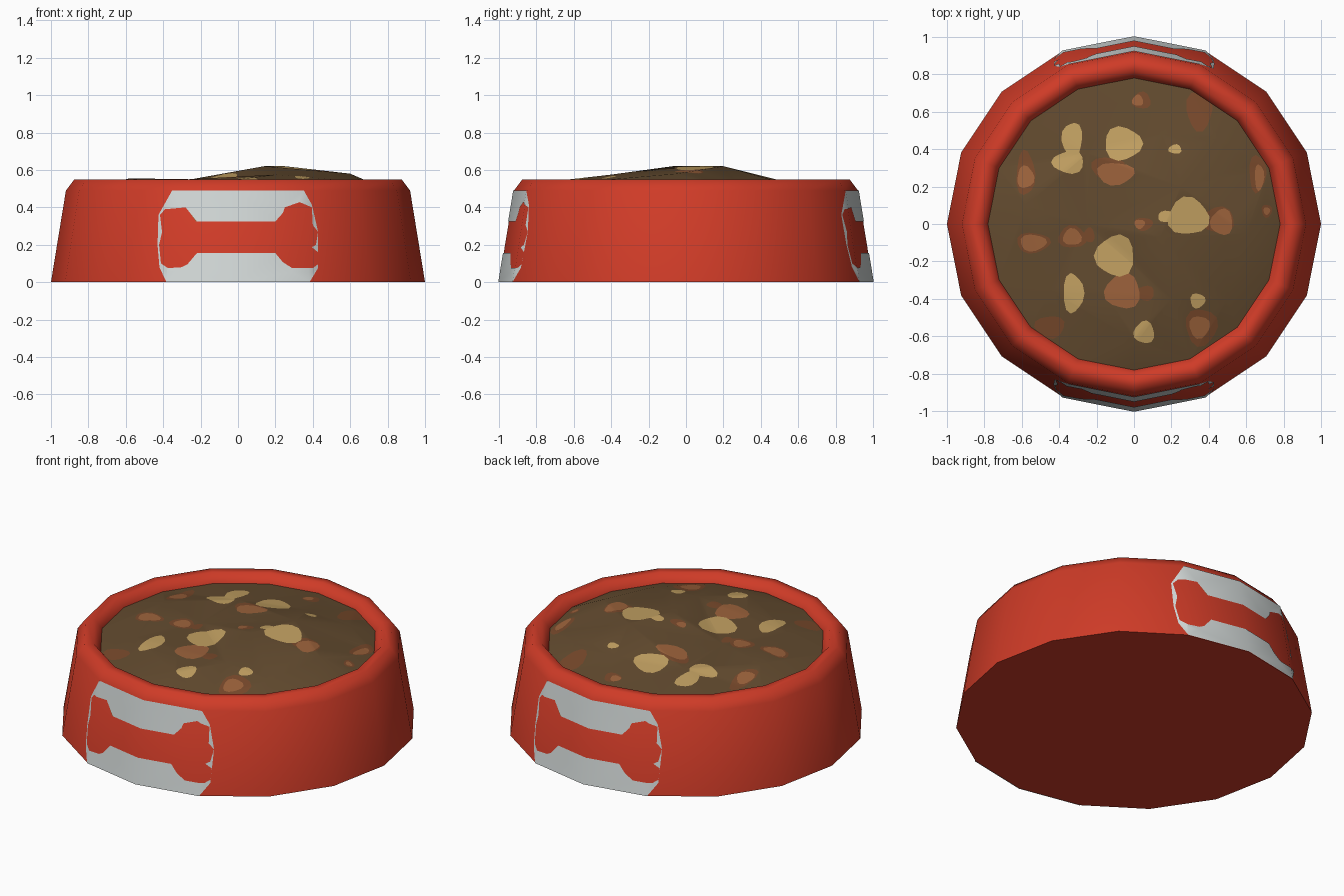
import bpy, bmesh, math
from mathutils import Vector
from mathutils.bvhtree import BVHTree
from mathutils.geometry import delaunay_2d_cdt

if "Cube" in bpy.data.objects:
    bpy.data.objects.remove(bpy.data.objects["Cube"])

SIDES = 16


def material(name, rgb):
    """Flat material from 0-255 sRGB."""
    lin = [((c / 255 + 0.055) / 1.055) ** 2.4 for c in rgb]
    m = bpy.data.materials.new(name)
    m.diffuse_color = (*lin, 1)
    m.use_nodes = True
    m.node_tree.nodes["Principled BSDF"].inputs["Base Color"].default_value = m.diffuse_color
    return m


red = material("red", (207, 59, 39))
white = material("bone white", (211, 217, 216))
gravy = material("gravy brown", (99, 75, 47))
tan = material("tan", (195, 161, 98))
rust = material("rust", (156, 98, 59))
dark_rust = material("dark rust", (120, 73, 43))


def make_object(name, verts, faces, mats, indices=None, angle=60):
    me = bpy.data.meshes.new(name)
    me.from_pydata(verts, [], faces)
    for m in mats:
        me.materials.append(m)
    if indices:
        me.polygons.foreach_set("material_index", indices)
    ob = bpy.data.objects.new(name, me)
    bpy.context.collection.objects.link(ob)
    bpy.ops.object.select_all(action='DESELECT')
    ob.select_set(True)
    bpy.context.view_layer.objects.active = ob
    bpy.ops.object.shade_smooth_by_angle(angle=math.radians(angle))
    return ob


def ring(r, z):
    return [(r * math.cos(2 * math.pi * i / SIDES),
             r * math.sin(2 * math.pi * i / SIDES), z) for i in range(SIDES)]


# Bowl: sixteen-sided lathe, capped below and inside
profile = [(1.0, 0), (0.92, 0.49), (0.875, 0.55), (0.82, 0.55), (0.78, 0.50), (0.77, 0.42)]
bowl_v = [v for r, z in profile for v in ring(r, z)]
bowl_f = [tuple(reversed(range(SIDES)))]
for k in range(len(profile) - 1):
    for i in range(SIDES):
        a, b = k * SIDES + i, k * SIDES + (i + 1) % SIDES
        bowl_f.append((a, b, b + SIDES, a + SIDES))
last = (len(profile) - 1) * SIDES
bowl_f.append(tuple(range(last, last + SIDES)))
make_object("bowl", bowl_v, bowl_f, [red], angle=65)
bowl_tree = BVHTree.FromPolygons(bowl_v, bowl_f)


def cut_layers(points, edges, polygons):
    """Triangulate points and edges with the polygons cut in; report the top polygon per face."""
    pts, faces = [Vector(p) for p in points], []
    for poly in polygons:
        faces.append(list(range(len(pts), len(pts) + len(poly))))
        pts += [Vector(p) for p in poly]
    out = delaunay_2d_cdt(pts, edges, faces, 0, 1e-5)
    return out[0], out[2], [max(o) if o else -1 for o in out[5]]


# Food: low lopsided mound
mound = ring(0.785, 0.50) + [
    (0.14, -0.07, 0.62), (0.25, 0.20, 0.62), (0.60, -0.05, 0.58), (0.20, -0.40, 0.575),
    (0.0, -0.62, 0.55), (-0.25, 0.0, 0.55), (-0.25, 0.38, 0.545), (0.15, 0.48, 0.55),
    (-0.58, 0.10, 0.555), (-0.45, -0.35, 0.54), (0.45, 0.45, 0.55), (0.50, -0.40, 0.55)]
base = delaunay_2d_cdt([Vector(v[:2]) for v in mound], [], [], 0, 1e-5)
base_v = [(p.x, p.y, mound[o[0]][2]) for p, o in zip(base[0], base[3])]
mound_tree = BVHTree.FromPolygons(base_v, base[2])


def blob(cx, cy, rx, ry, n=14):
    """Slightly lumpy oval chunk outline."""
    out = []
    for i in range(n):
        t = 2 * math.pi * i / n
        w = 1 + 0.10 * math.sin(3 * t + 9 * cx + 5 * cy)
        out.append((cx + rx * w * math.cos(t), cy + ry * w * math.sin(t)))
    return out


# Chunks: centre x, y and radii, listed from the lowest layer up
dark_chunks = [
    (-.58, .27, .05, .12), (.35, .61, .07, .11), (.66, .27, .045, .10), (.36, -.55, .085, .10),
    (-.45, -.55, .08, .06), (.04, .66, .05, .045), (.71, .07, .028, .035), (-.14, .30, .09, .06),
    (-.54, -.10, .09, .055), (.05, 0, .05, .035), (-.24, -.06, .03, .04), (.45, .02, .09, .07),
    (.06, -.37, .05, .04), (-.33, -.07, .075, .06)]
rust_chunks = [
    (-.10, .27, .10, .06), (-.58, .25, .045, .06), (-.54, -.10, .07, .045), (-.33, -.07, .05, .045),
    (.03, 0, .028, .025), (.47, .01, .06, .07), (-.06, -.36, .095, .095), (.35, -.55, .055, .06),
    (.02, .66, .03, .03), (.67, .25, .025, .07), (.71, .07, .018, .02)]
tan_chunks = [
    (-.33, .45, .055, .095), (-.35, .33, .085, .06), (-.06, .43, .10, .09), (.22, .40, .035, .025),
    (.29, .04, .11, .10), (.18, .04, .055, .03), (-.10, -.17, .105, .11), (-.325, -.37, .055, .105),
    (.055, -.58, .055, .06), (.34, -.41, .04, .04)]
chunks = [(1, c) for c in dark_chunks] + [(2, c) for c in rust_chunks] + [(3, c) for c in tan_chunks]
flat, tris, tops = cut_layers([v[:2] for v in base_v], base[1], [blob(*c) for _, c in chunks])


def drape(p):
    hit = mound_tree.ray_cast(Vector((p.x, p.y, 2)), Vector((0, 0, -1)))[0]
    return (p.x, p.y, hit.z if hit else 0.50)


make_object("food", [drape(p) for p in flat], tris, [gravy, dark_rust, rust, tan],
            [chunks[t][0] if t >= 0 else 0 for t in tops])

# Bone plate: outline in x and z, with a brown fringe behind, draped on the bowl side
bone = [(-.39, .39), (-.28, .40), (-.22, .325), (.20, .325), (.24, .37), (.25, .40), (.33, .428),
        (.395, .40), (.40, .305), (.428, .27), (.417, .20), (.395, .187), (.428, .16), (.428, .096),
        (.40, .075), (.29, .075), (.24, .107), (.20, .155), (-.22, .155), (-.27, .096), (-.30, .08),
        (-.375, .075), (-.412, .10), (-.422, .20), (-.406, .267), (-.417, .36)]
fringe = [(x * 1.01 - .004, z + (.014 if z > .36 else -.02 if z < .16 else 0)) for x, z in bone]
rib = math.sin(2 * math.pi / SIDES)
ribs = [(0, 0), (0, .49), (rib, 0), (rib * .92, .49), (-rib, 0), (-rib * .92, .49)]
flat, tris, tops = cut_layers(ribs, [(0, 1), (2, 3), (4, 5)], [fringe, bone])
kept = [(f, t) for f, t in zip(tris, tops) if t >= 0]
used = sorted({i for f, _ in kept for i in f})
remap = {old: new for new, old in enumerate(used)}
plate_v = []
for i in used:
    p = flat[i]
    hit = bowl_tree.ray_cast(Vector((p.x, -2, p.y)), Vector((0, 1, 0)))[0]
    plate_v.append((hit.x, hit.y - 0.004, hit.z))
plate_f = [[remap[i] for i in f] for f, _ in kept]
for name, turn in (("front_bone", 0), ("back_bone", math.pi)):
    ob = make_object(name, plate_v, plate_f, [rust, white], [t for _, t in kept])
    ob.rotation_euler.z = turn
